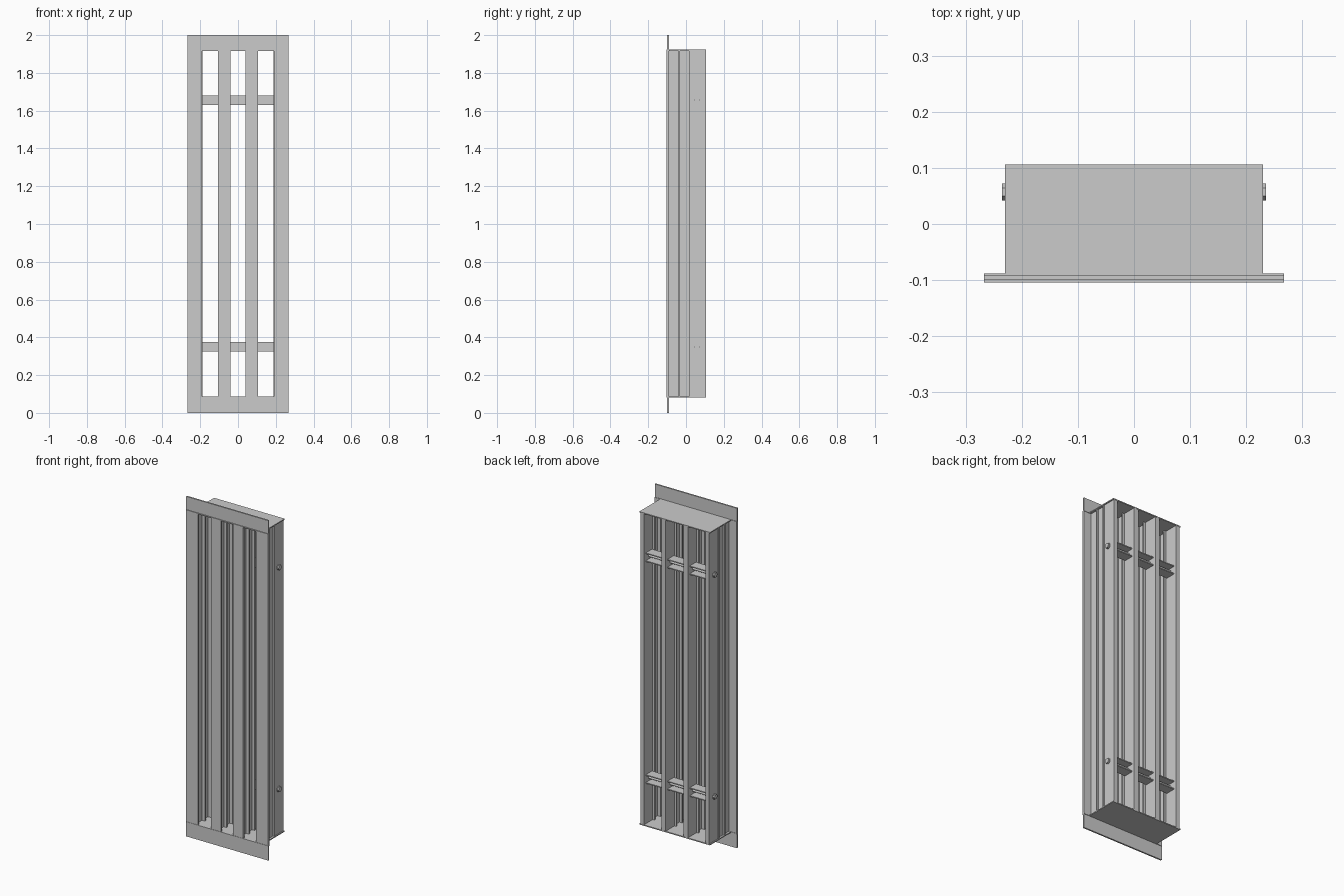
import bpy, bmesh, math
from mathutils import Matrix

if "Cube" in bpy.data.objects:
    bpy.data.objects.remove(bpy.data.objects["Cube"])

Z0, Z1 = 0.085, 1.92      # length of the long extrusions
ROD_Z = (0.35, 1.655)     # heights of the tie rods
ROD_Y = 0.057


def finish(name, bm):
    bmesh.ops.recalc_face_normals(bm, faces=bm.faces)
    mesh = bpy.data.meshes.new(name)
    bm.to_mesh(mesh)
    bm.free()
    ob = bpy.data.objects.new(name, mesh)
    bpy.context.collection.objects.link(ob)
    return ob


def box(name, x0, x1, y0, y1, z0, z1):
    bm = bmesh.new()
    m = Matrix.Translation(((x0 + x1) / 2, (y0 + y1) / 2, (z0 + z1) / 2))
    m = m @ Matrix.Diagonal((x1 - x0, y1 - y0, z1 - z0, 1))
    bmesh.ops.create_cube(bm, size=1, matrix=m)
    return finish(name, bm)


def extrude(name, points, direction):
    bm = bmesh.new()
    face = bm.faces.new([bm.verts.new(p) for p in points])
    geom = bmesh.ops.extrude_face_region(bm, geom=[face])["geom"]
    bmesh.ops.translate(bm, vec=direction,
                        verts=[g for g in geom if isinstance(g, bmesh.types.BMVert)])
    return finish(name, bm)


def rod(name, x0, x1, y, z, radius, sides):
    bm = bmesh.new()
    m = Matrix.Translation(((x0 + x1) / 2, y, z)) @ Matrix.Rotation(math.pi / 2, 4, 'Y')
    bmesh.ops.create_cone(bm, cap_ends=True, segments=sides, radius1=radius,
                          radius2=radius, depth=abs(x1 - x0), matrix=m)
    return finish(name, bm)


def half_profile(flange, web, rib, back):
    """One side of a bar: front flange, web, two thin ribs, thicker back."""
    return [(flange, -0.102), (flange, -0.09), (web, -0.09), (web, -0.04),
            (rib, -0.04), (rib, -0.031), (web, -0.031), (web, 0.015),
            (rib, 0.015), (rib, 0.024), (back, 0.024), (back, 0.105)]


# Long ribbed bars: two in the middle and one at each side
for side, label in ((-1, "left"), (1, "right")):
    inner = half_profile(0.0325, 0.008, 0.026, 0.014)
    pts = inner + [(-x, y) for x, y in reversed(inner)]
    extrude(label + "_middle_bar", [(side * 0.0725 + x, y, Z0) for x, y in pts],
            (0, 0, Z1 - Z0))

    c = 0.212
    inward = [(c - x, y) for x, y in half_profile(0.022, 0.006, 0.025, 0.012)]
    outward = [(c + x, y) for x, y in half_profile(0.055, 0.006, 0.016, 0.012)]
    pts = outward + inward[::-1]
    extrude(label + "_side_bar", [(side * x, y, Z0) for x, y in pts],
            (0, 0, Z1 - Z0))

# End frames: front plate, small lip and closing plate
for label, za, zb, edge in (("bottom", 0.0, Z0, Z0), ("top", Z1, 2.0, Z1)):
    box(label + "_front_plate", -0.267, 0.267, -0.1, -0.091, za, zb)
    box(label + "_lip", -0.267, 0.267, -0.104, -0.088, edge - 0.003, edge + 0.003)
    box(label + "_end_plate", -0.23, 0.23, -0.092, 0.106, edge - 0.003, edge + 0.003)

# Tie rods with spacer channels in each bay and bolt heads outside
for level, z in zip(("lower", "upper"), ROD_Z):
    rod(level + "_tie_rod", -0.22, 0.22, ROD_Y, z, 0.008, 12)
    for i, (xa, xb) in enumerate(((-0.2, -0.0865), (-0.0585, 0.0585), (0.0865, 0.2))):
        h, t = 0.026, 0.006
        channel = [(0.03, -h), (0.088, -h), (0.088, t - h), (0.036, t - h),
                   (0.036, h - t), (0.088, h - t), (0.088, h), (0.03, h)]
        extrude(f"{level}_spacer_{i + 1}", [(xa, y, z + dz) for y, dz in channel],
                (xb - xa, 0, 0))
    for s in (-1, 1):
        rod(level + "_bolt_washer", s * 0.222, s * 0.228, ROD_Y, z, 0.016, 16)
        rod(level + "_bolt_head", s * 0.222, s * 0.235, ROD_Y, z, 0.015, 6)
